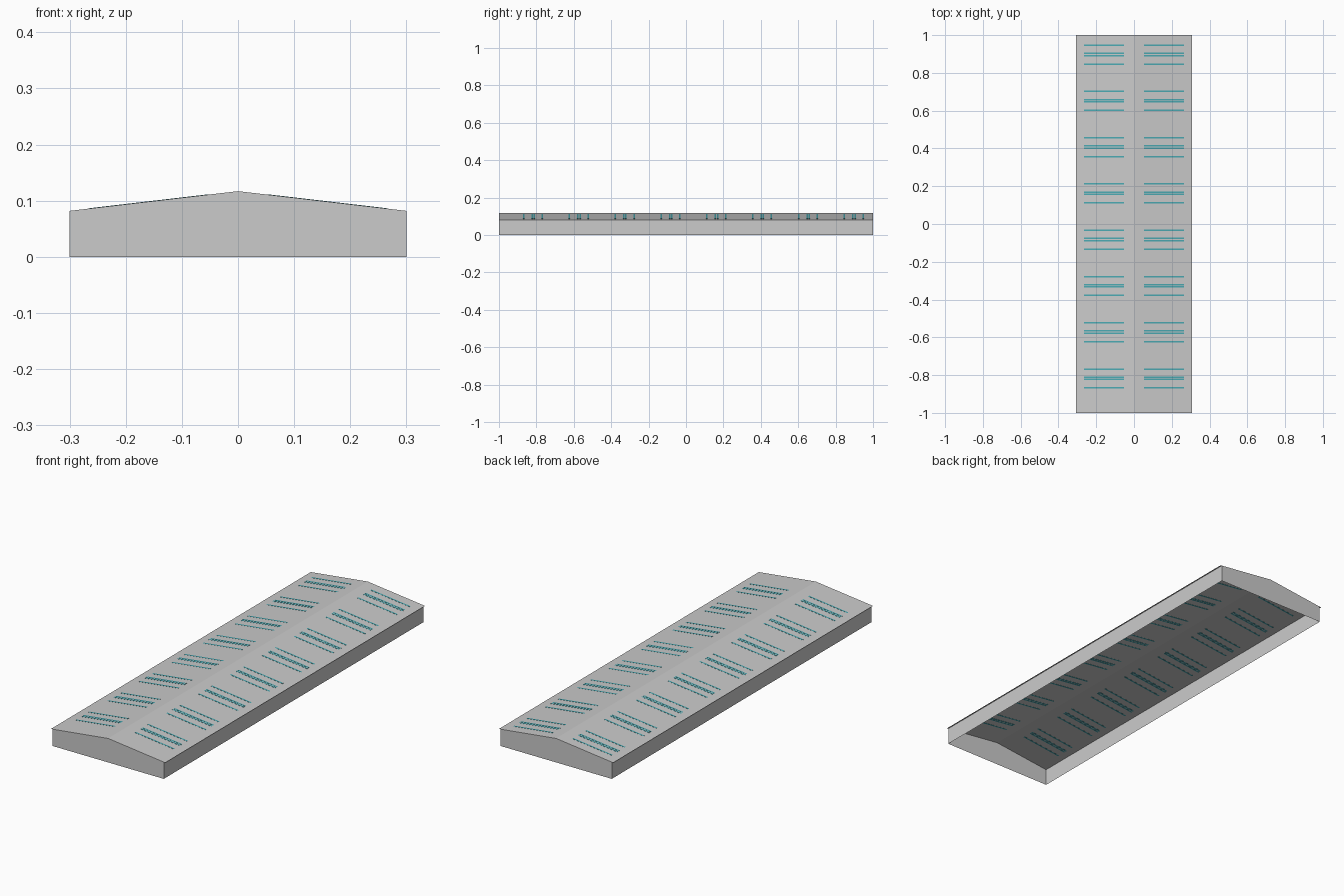
import bpy

if "Cube" in bpy.data.objects:
    bpy.data.objects.remove(bpy.data.objects["Cube"])

WALL_X, EAVE_X, HALF_Y = 0.30, 0.308, 1.0
EAVE_Z, RIDGE_Z = 0.081, 0.117
SLOPE = (RIDGE_Z - EAVE_Z) / EAVE_X


def roof_z(x):
    return RIDGE_Z - SLOPE * abs(x)


def add_mesh(name, verts, faces, material=None):
    mesh = bpy.data.meshes.new(name)
    mesh.from_pydata(verts, [], faces)
    mesh.update()
    obj = bpy.data.objects.new(name, mesh)
    bpy.context.collection.objects.link(obj)
    if material:
        mesh.materials.append(material)
    return obj


# Gable end walls and side walls, open underneath
profile = [(-WALL_X, 0), (WALL_X, 0), (WALL_X, roof_z(WALL_X)),
           (0, RIDGE_Z), (-WALL_X, roof_z(WALL_X))]
for name, y, order in (("front_wall", -HALF_Y, 1), ("back_wall", HALF_Y, -1)):
    add_mesh(name, [(x, y, z) for x, z in profile], [list(range(5))[::order]])
for name, s in (("left_wall", -1), ("right_wall", 1)):
    x, h = s * WALL_X, roof_z(WALL_X)
    add_mesh(name, [(x, -s * HALF_Y, 0), (x, s * HALF_Y, 0),
                    (x, s * HALF_Y, h), (x, -s * HALF_Y, h)], [(0, 1, 2, 3)])

# Pitched roof sheet with small side overhangs
roof = [(x, y, roof_z(x)) for x in (-EAVE_X, 0, EAVE_X) for y in (-HALF_Y, HALF_Y)]
add_mesh("roof", roof, [(0, 2, 3, 1), (2, 4, 5, 3)])

# Rows of skylights: thin ribs showing on both sides of the roof
glass = bpy.data.materials.new("skylight_teal")
glass.diffuse_color = (0.07, 0.40, 0.45, 1)
glass.use_nodes = True
glass.node_tree.nodes["Principled BSDF"].inputs["Base Color"].default_value = glass.diffuse_color
BOX = [(0, 1, 3, 2), (4, 6, 7, 5), (0, 4, 5, 1),
       (2, 3, 7, 6), (0, 2, 6, 4), (1, 5, 7, 3)]
RIBS = [(-0.051, 0.004), (-0.006, 0.004), (0.006, 0.004), (0.049, 0.004)]
for side, label in ((-1, "left"), (1, "right")):
    for i in range(8):
        centre = 0.898 - i * 0.245
        verts, faces = [], []
        for offset, half in RIBS:
            n = len(verts)
            verts += [(side * x, centre + offset + dy, roof_z(x) + dz)
                      for x in (0.053, 0.265) for dy in (-half, half)
                      for dz in (-0.0006, 0.0006)]
            faces += [tuple(n + k for k in (f if side > 0 else f[::-1])) for f in BOX]
        add_mesh(f"skylight_{label}_{i + 1}", verts, faces, glass)
